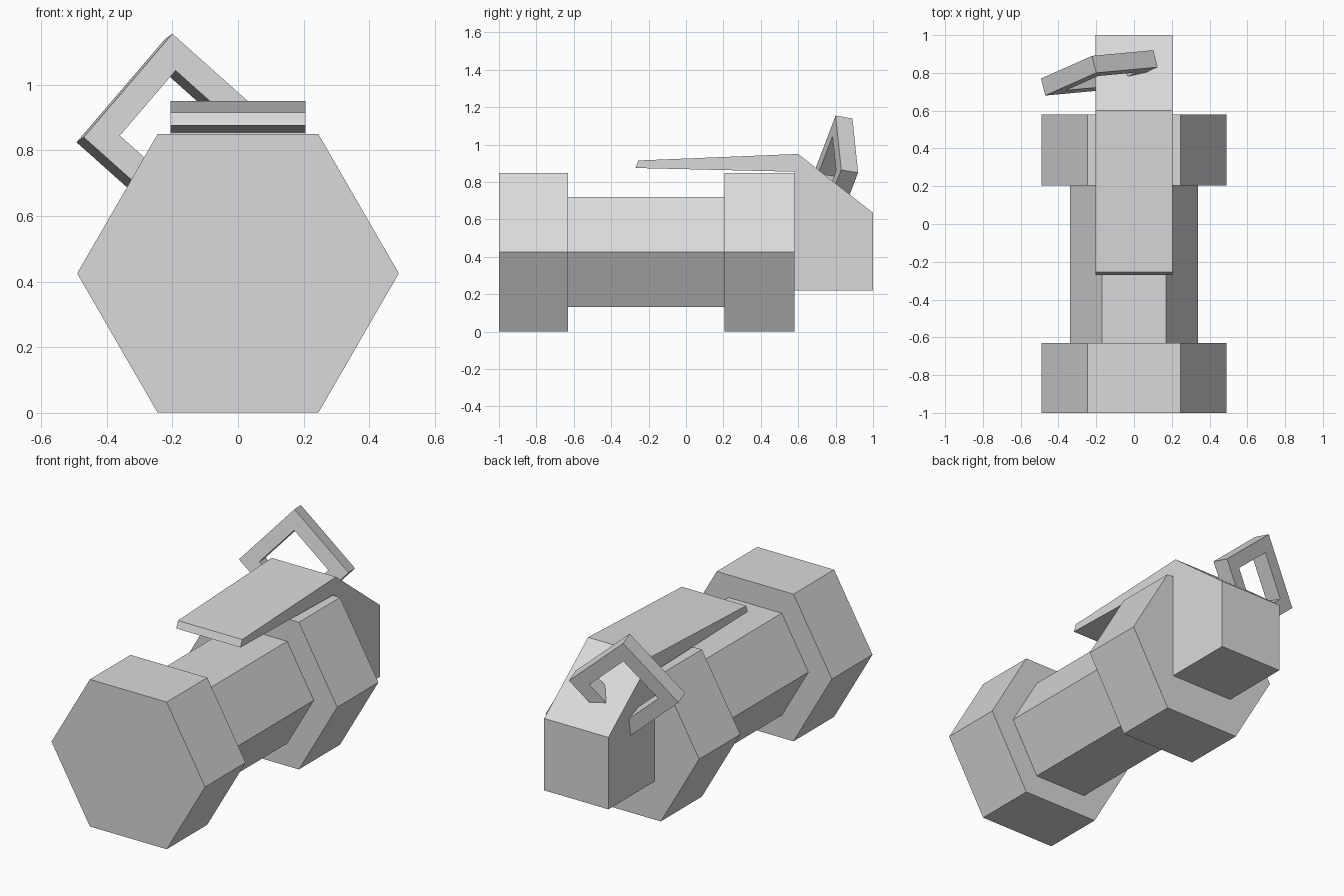
import bpy, math
from mathutils import Vector

cube = bpy.data.objects.get("Cube")
if cube:
    bpy.data.objects.remove(cube, do_unlink=True)

grey = bpy.data.materials.new("light grey")
grey.use_nodes = True
colour = (0.7, 0.7, 0.7, 1)
grey.diffuse_color = colour
grey.node_tree.nodes["Principled BSDF"].inputs["Base Color"].default_value = colour


def make(name, verts, faces):
    mesh = bpy.data.meshes.new(name)
    mesh.from_pydata(verts, [], faces)
    mesh.materials.append(grey)
    obj = bpy.data.objects.new(name, mesh)
    bpy.context.collection.objects.link(obj)
    return obj


def prism(name, front, back):
    """Closed solid between two matching loops of points."""
    n = len(front)
    sides = [(i, (i + 1) % n, n + (i + 1) % n, n + i) for i in range(n)]
    caps = [tuple(reversed(range(n))), tuple(range(n, 2 * n))]
    return make(name, front + back, sides + caps)


def hexagon(radius, y):
    return [(radius * math.cos(math.radians(-60 * i)), y,
             0.425 + radius * math.sin(math.radians(-60 * i))) for i in range(6)]


# Hexagonal body: two wide ends and a narrow barrel
for name, radius, y0, y1 in (("front_end", 0.49, -1, -0.63),
                             ("barrel", 0.34, -0.63, 0.205),
                             ("rear_end", 0.49, 0.205, 0.58)):
    prism(name, hexagon(radius, y0), hexagon(radius, y1))

# Rear block running forward into the thin lever
profile = [(0.58, 0.22), (1, 0.22), (1, 0.635), (0.6, 0.95),
           (-0.255, 0.915), (-0.27, 0.875), (0.58, 0.855)]
prism("block_and_lever", [(-0.205, y, z) for y, z in profile],
      [(0.205, y, z) for y, z in profile])

# Tilted square pull ring, its lowest corner sunk in the block
top = Vector((-0.20, 0.80, 1.155))
left = Vector((-0.47, 0.68, 0.84))
right = Vector((0.125, 0.83, 0.865))
outer = [top, left, left + right - top, right]
centre = (left + right) / 2
inner = [p.lerp(centre, 0.37) for p in outer]
depth = (left - top).cross(right - top).normalized() * 0.094
if depth.y < 0:
    depth.negate()
loops = outer + inner + [p + depth for p in inner] + [p + depth for p in outer]
faces = [(4 * k + i, 4 * k + (i + 1) % 4,
          (4 * k + 4 + (i + 1) % 4) % 16, (4 * k + 4 + i) % 16)
         for k in range(4) for i in range(4)]
make("pull_ring", loops, faces)

# Consistent outward normals
import bmesh
for obj in bpy.context.collection.objects:
    if obj.type == 'MESH' and grey.name in obj.data.materials:
        bm = bmesh.new()
        bm.from_mesh(obj.data)
        bmesh.ops.recalc_face_normals(bm, faces=bm.faces)
        bm.to_mesh(obj.data)
        bm.free()
